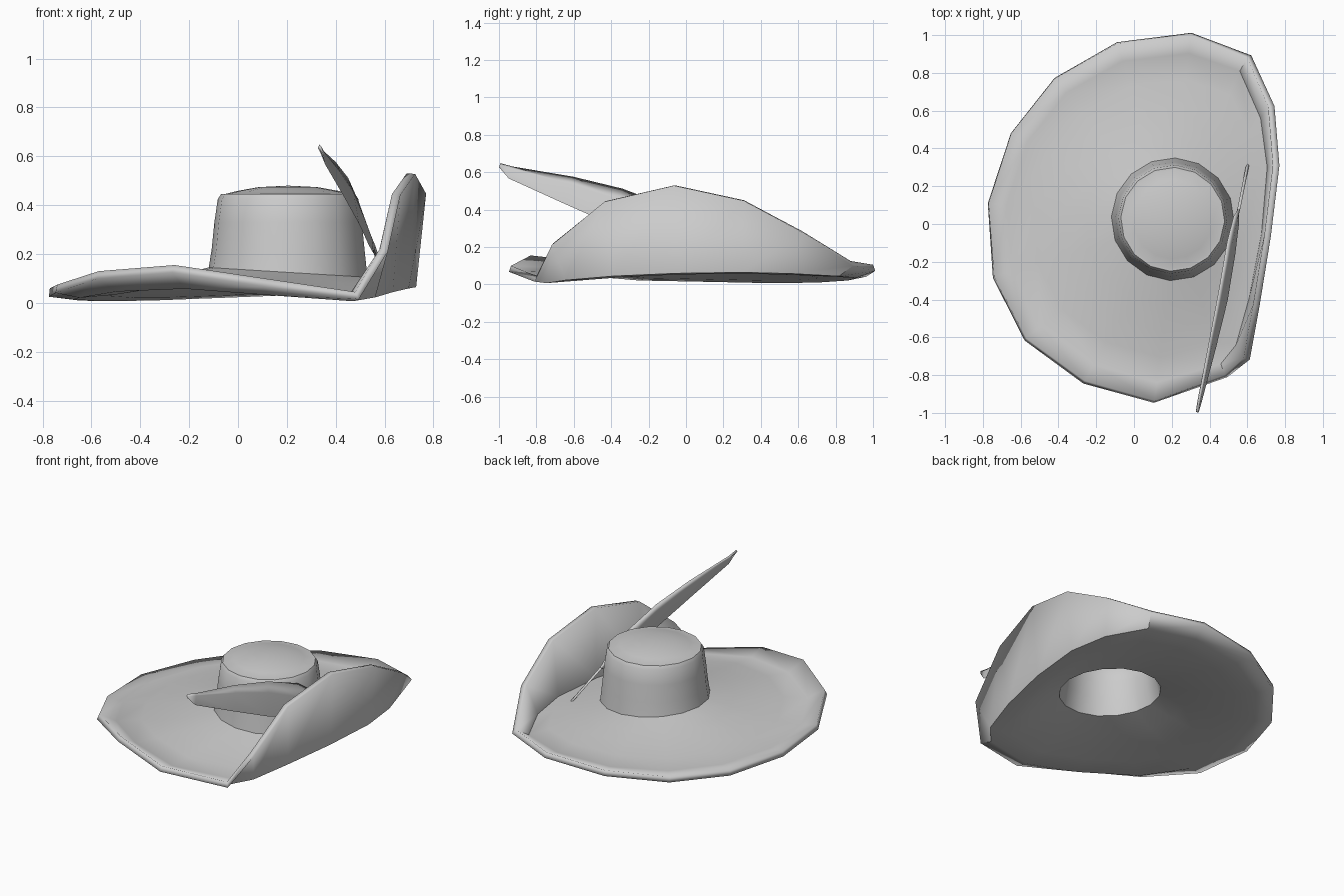
import bpy, bmesh, math
from mathutils import Vector

if "Cube" in bpy.data.objects:
    bpy.data.objects.remove(bpy.data.objects["Cube"])

N = 16
CX, CY = 0.205, 0.025


def make_object(name, rings, closed, thickness, angle):
    """Skin a list of equal-length point rings and give the sheet thickness."""
    bm = bmesh.new()
    rows = [[bm.verts.new(p) for p in ring] for ring in rings]
    for a, b in zip(rows, rows[1:]):
        n = len(a)
        for i in range(n if closed else n - 1):
            j = (i + 1) % n
            bm.faces.new((a[i], b[i], b[j], a[j]))
    if closed:
        tip = bm.verts.new((CX, CY, 0.48))
        for i in range(N):
            bm.faces.new((tip, rows[0][i], rows[0][(i + 1) % N]))
    bmesh.ops.recalc_face_normals(bm, faces=bm.faces)
    bm.normal_update()
    if closed and sum(f.normal.z * f.calc_area() for f in bm.faces) < 0:
        bmesh.ops.reverse_faces(bm, faces=bm.faces)
    me = bpy.data.meshes.new(name)
    bm.to_mesh(me)
    bm.free()
    ob = bpy.data.objects.new(name, me)
    bpy.context.collection.objects.link(ob)
    if thickness:
        mod = ob.modifiers.new("thickness", 'SOLIDIFY')
        mod.thickness, mod.offset = thickness, -1
    bpy.ops.object.select_all(action='DESELECT')
    ob.select_set(True)
    bpy.context.view_layer.objects.active = ob
    bpy.ops.object.shade_smooth_by_angle(angle=math.radians(angle))
    return ob


# Brim edge, counter-clockwise, turned up on the right side
rim = [(0.735, 0.31, 0.45), (0.71, 0.62, 0.285), (0.60, 0.88, 0.125), (0.30, 1.0, 0.105),
       (-0.09, 0.955, 0.075), (-0.42, 0.77, 0.05), (-0.65, 0.48, 0.045), (-0.77, 0.11, 0.06),
       (-0.74, -0.28, 0.075), (-0.57, -0.605, 0.13), (-0.26, -0.83, 0.155), (0.11, -0.935, 0.10),
       (0.48, -0.80, 0.045), (0.58, -0.71, 0.22), (0.63, -0.43, 0.445), (0.69, -0.06, 0.53)]
# Fold line on the turned-up side
fold = {0: (0.705, 0.30, 0.09), 1: (0.67, 0.56, 0.085), 2: (0.56, 0.81, 0.075),
        12: (0.46, -0.74, 0.04), 13: (0.54, -0.64, 0.05), 14: (0.61, -0.39, 0.07),
        15: (0.675, -0.05, 0.085)}
crease = []
for i, p in enumerate(rim):
    if i in fold:
        crease.append(Vector(fold[i]))
    else:
        x, y, z = p
        crease.append(Vector((CX + (x - CX) * 0.9, CY + (y - CY) * 0.9, 0.04 + (z - 0.04) * 0.45)))


def crown_ring(r, z, tilt=0.0):
    out = []
    for i in range(N):
        a = math.radians(20) + i * math.tau / N
        out.append(Vector((CX + r * math.cos(a), CY + r * math.sin(a), z - tilt * math.cos(a))))
    return out


# Crown profile from the dome down to the brim
crown = [(0.12, 0.474, 0), (0.21, 0.458, 0), (0.262, 0.445, 0), (0.275, 0.445, 0), (0.288, 0.425, 0),
         (0.302, 0.33, 0), (0.313, 0.22, 0), (0.325, 0.125, 0.02)]
rings = [crown_ring(*c) for c in crown]
base = rings[-1]
for t in (0.25, 0.5, 0.75):
    ring = []
    for b, c in zip(base, crease):
        p = b.lerp(c, t)
        p.z = c.z + (b.z - c.z) * (1 - t) ** 1.4
        ring.append(p)
    rings.append(ring)
rings += [crease, [Vector(p) for p in rim]]
make_object("hat", rings, True, 0.035, 50)

# Feather: shaft point, upper vane width, lower vane width
shaft = [(0.335, -0.995, 0.637, 0.012, 0.012), (0.345, -0.93, 0.617, 0.014, 0.055),
         (0.41, -0.62, 0.535, 0.045, 0.11), (0.465, -0.36, 0.452, 0.065, 0.14),
         (0.51, -0.12, 0.345, 0.08, 0.12), (0.54, 0.02, 0.265, 0.06, 0.07),
         (0.555, 0.08, 0.23, 0.008, 0.008), (0.605, 0.33, 0.08, 0.006, 0.006)]
up = Vector((-0.22, 0.32, 0.92)).normalized()
side = Vector((0.97, -0.15, 0.25)).normalized()
sections = []
for x, y, z, u, d in shaft:
    p = Vector((x, y, z))
    sections.append([p + up * u, p + side * 0.008, p - up * d, p - side * 0.008, p + up * u])
feather = make_object("feather", sections, False, 0, 30)
bm = bmesh.new()
bm.from_mesh(feather.data)
bmesh.ops.remove_doubles(bm, verts=bm.verts, dist=0.0001)
bmesh.ops.holes_fill(bm, edges=bm.edges)
bmesh.ops.recalc_face_normals(bm, faces=bm.faces)
bm.to_mesh(feather.data)
bm.free()
